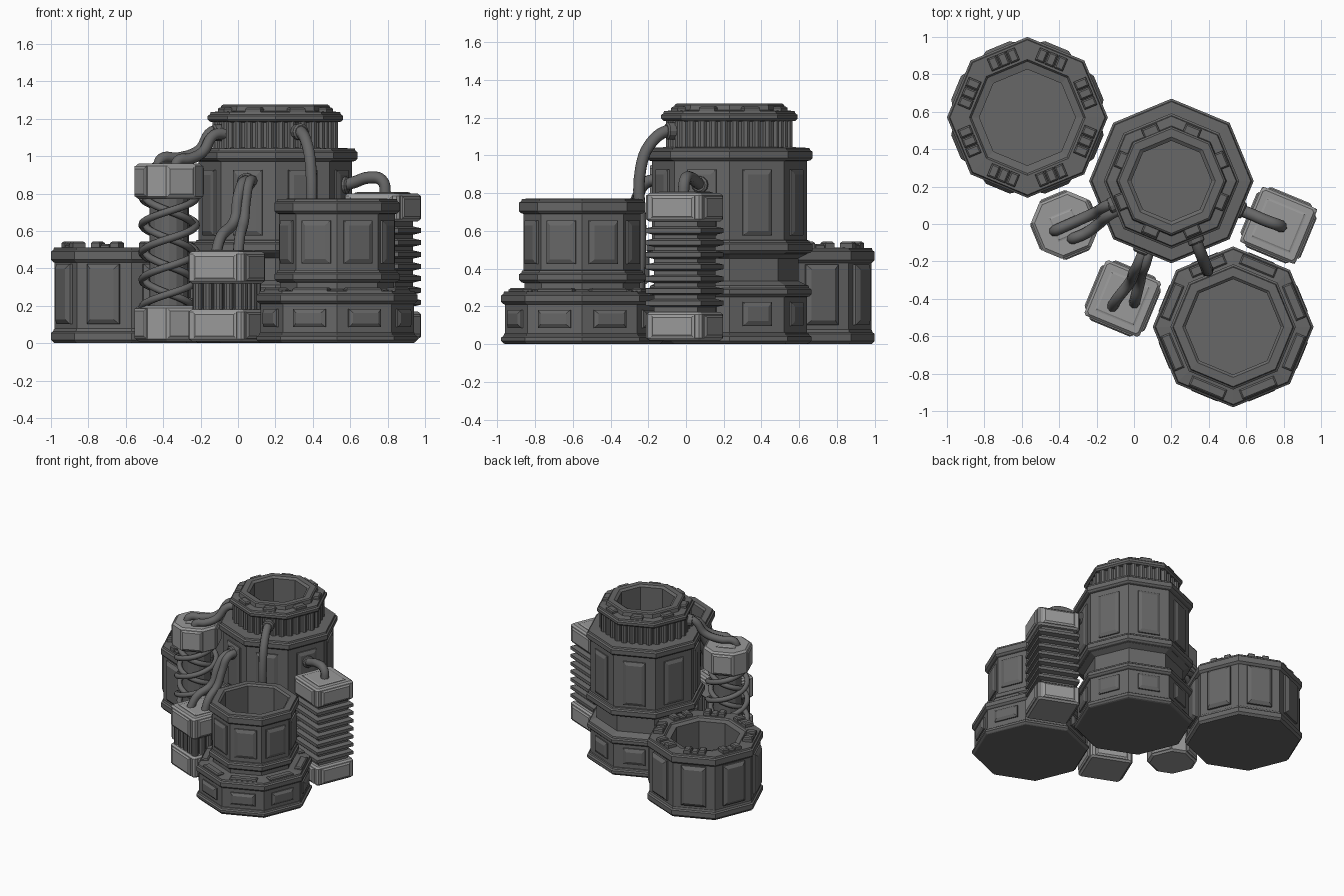
import bpy, bmesh, math
from mathutils import Matrix, Vector

if "Cube" in bpy.data.objects:
    bpy.data.objects.remove(bpy.data.objects["Cube"])

def material(name, v):
    m = bpy.data.materials.new(name)
    m.diffuse_color = (v, v, v, 1)
    m.use_nodes = True
    m.node_tree.nodes["Principled BSDF"].inputs["Base Color"].default_value = m.diffuse_color
    return m

DARK = material("dark_grey", 0.135)
LIGHT = material("light_grey", 0.32)
FACES = [math.radians(22.5 + 45 * k) for k in range(8)]

def place(c, ang, x=0, y=0, z=0):
    """Local frame: x points outward at the angle, y along the face."""
    return Matrix.Translation((c[0], c[1], 0)) @ Matrix.Rotation(ang, 4, 'Z') @ Matrix.Translation((x, y, z))

def loft(bm, rings, M=Matrix()):
    """Skin a stack of rings and cap both ends."""
    vs = [[bm.verts.new(M @ Vector(p)) for p in r] for r in rings]
    n = len(rings[0])
    new = []
    for a, b in zip(vs, vs[1:]):
        for i in range(n):
            j = (i + 1) % n
            new.append(bm.faces.new((a[i], a[j], b[j], b[i])))
    new += [bm.faces.new(vs[0][::-1]), bm.faces.new(vs[-1])]
    bmesh.ops.recalc_face_normals(bm, faces=new)

def turn(bm, prof, M, n=8):
    loft(bm, [[(r * math.cos(2 * math.pi * i / n), r * math.sin(2 * math.pi * i / n), z)
               for i in range(n)] for r, z in prof], M)

def plate(bm, M, hw, hh, d, inset=0.025, base=0.03):
    """Raised panel with a sloped border, facing local +x."""
    ring = lambda x, k: [(x, -hw + k, -hh + k), (x, hw - k, -hh + k), (x, hw - k, hh - k), (x, -hw + k, hh - k)]
    loft(bm, [ring(-base, 0), ring(d * .45, 0), ring(d * .6, .006), ring(d, inset)], M)

def block(bm, M, hx, hy, hz, b=0.008):
    """Box standing on its frame with chamfered top edges; hx may differ at the two ends."""
    ring = lambda z, k: [(-hx + k, -hy + k, z), (hx - k, -hy + k, z), (hx - k, hy - k, z), (-hx + k, hy - k, z)]
    loft(bm, [ring(0, 0), ring(hz - b, 0), ring(hz, b)], M)

def finish(name, bm, mat, smooth=False):
    me = bpy.data.meshes.new(name)
    bm.to_mesh(me)
    bm.free()
    me.materials.append(mat)
    ob = bpy.data.objects.new(name, me)
    bpy.context.collection.objects.link(ob)
    if smooth:
        me.shade_smooth()
    return ob

def tube(name, pts, r, mat, bezier=True):
    cu = bpy.data.curves.new(name, 'CURVE')
    cu.dimensions = '3D'
    cu.bevel_depth, cu.bevel_resolution, cu.resolution_u, cu.use_fill_caps = r, 2, 6, True
    s = cu.splines.new('BEZIER' if bezier else 'POLY')
    if bezier:
        s.bezier_points.add(len(pts) - 1)
        for p, q in zip(s.bezier_points, pts):
            p.co = q
            p.handle_left_type = p.handle_right_type = 'AUTO'
    else:
        s.points.add(len(pts) - 1)
        for p, q in zip(s.points, pts):
            p.co = (*q, 1)
    tmp = bpy.data.objects.new(name + "_curve", cu)
    bpy.context.collection.objects.link(tmp)
    me = bpy.data.meshes.new_from_object(tmp.evaluated_get(bpy.context.evaluated_depsgraph_get()))
    bpy.data.objects.remove(tmp)
    me.name = name
    me.materials.clear()
    me.materials.append(mat)
    me.shade_smooth()
    bpy.context.collection.objects.link(bpy.data.objects.new(name, me))

def rim(r, z0, z1, body):
    """Chamfered band standing out from the body."""
    return [(body, z0), (r - .012, z0 + .004), (r, z0 + .016), (r, z1 - .02), (r - .012, z1 - .012), (r - .016, z1)]

APO = math.cos(math.pi / 8)

# low tower, back left
A = (-.57, .57)
bm = bmesh.new()
turn(bm, [(.415, 0)] + rim(.43, .002, .075, .415) + [(.412, .077)] + rim(.43, .43, .51, .412)
     + [(.31, .512), (.30, .50), (.257, .492), (.257, .15)], place(A, 0))
for a in FACES:
    plate(bm, place(A, a, .412 * APO, 0, .262), .093, .16, .032)
    for y, h in ((-.055, .035), (0, .022), (.055, .035)):
        block(bm, place(A, a, .335, y, .508), .036, .025, h)
finish("low_tower", bm, DARK)

# tall tower, centre
B = (.2, .23)
bm = bmesh.new()
turn(bm, [(.415, 0)] + rim(.435, .002, .06, .41) + [(.41, .062)] + rim(.435, .25, .31, .41)
     + [(.365, .335), (.365, .455), (.41, .478)] + rim(.44, .48, .55, .41) + [(.41, .552)]
     + rim(.44, .97, 1.04, .41) + [(.325, 1.045), (.325, 1.18)] + rim(.362, 1.18, 1.235, .325)
     + [(.295, 1.24), (.29, 1.268), (.28, 1.275), (.235, 1.275), (.215, 1.262), (.215, .9)], place(B, 0))
for a in FACES:
    plate(bm, place(B, a, .41 * APO, 0, .75), .083, .175, .022)
    plate(bm, place(B, a, .41 * APO, 0, .16), .083, .063, .022)
    block(bm, place(B, a, .285, 0, 1.23), .03, .045, .03)
    for k in (-1.5, -.5, .5, 1.5):
        turn(bm, [(.024, 1.04), (.024, 1.185)], place(B, a, .325 * APO, k * .062))
finish("tall_tower", bm, DARK)

# stepped tower, front right
C = (.53, -.55)
bm = bmesh.new()
turn(bm, [(.415, 0)] + rim(.43, .002, .055, .41) + [(.41, .057)] + rim(.43, .21, .278, .41)
     + [(.345, .285), (.305, .29), (.305, .325)] + rim(.335, .325, .39, .31) + [(.31, .392)]
     + rim(.335, .69, .77, .31) + [(.27, .772), (.255, .76), (.255, .42)], place(C, 0))
for a in FACES:
    plate(bm, place(C, a, .41 * APO, 0, .134), .093, .048, .022, .02)
    plate(bm, place(C, a, .31 * APO, 0, .54), .083, .115, .022)
    block(bm, place(C, a, .352, 0, .275), .028, .1, .022)
finish("stepped_tower", bm, DARK)

# pillars around the tall tower: centre, direction
def spot(deg, d):
    a = math.radians(deg)
    return (B[0] + d * math.cos(a), B[1] + d * math.sin(a)), a

def end_block(bm, c, a, z0, z1, cut, pw):
    """Square end block with cut corners, side plates and a plate on top."""
    def ring(h, z):
        k = cut
        return [(h, -h + k, z), (h, h - k, z), (h - k, h, z), (-h + k, h, z),
                (-h, h - k, z), (-h, -h + k, z), (-h + k, -h, z), (h - k, -h, z)]
    loft(bm, [ring(.147, z0), ring(.16, z0 + .013), ring(.16, z1 - .013), ring(.147, z1)], place(c, a))
    for k in range(4):
        plate(bm, place(c, a + k * math.pi / 2, .16, 0, (z0 + z1) / 2), pw, (z1 - z0) / 2 - .014, .014, .014)
    top = Matrix.Rotation(-math.pi / 2, 4, 'Y')
    plate(bm, place(c, a, 0, 0, z1) @ top, pw - .01, pw - .01, .008, .012, .01)

def pillar(name, c, a, spans, cut, pw):
    bm = bmesh.new()
    for z0, z1 in spans:
        end_block(bm, c, a, z0, z1, cut, pw)
    finish(name, bm, LIGHT)

# coil pillar
P1, a1 = spot(-157.5, .615)
pillar("coil_pillar_ends", P1, a1, ((.01, .2), (.77, .96)), .075, .08)
bm = bmesh.new()
turn(bm, [(.105, .18), (.105, .79)], place(P1, a1), 16)
finish("coil_core", bm, DARK)
for hand in (1, -1):
    for start in (0, math.pi):
        pts = []
        for i in range(65):
            t = start + hand * 4 * math.pi * i / 64
            r = .135 + .01 * hand
            pts.append((P1[0] + r * math.cos(t), P1[1] + r * math.sin(t), .19 + .59 * i / 64))
        tube("coil", pts, .02, DARK, False)

# pipe-bundle pillar
P2, a2 = spot(-112.5, .68)
pillar("bundle_pillar_ends", P2, a2, ((.01, .18), (.32, .49)), .012, .125)
bm = bmesh.new()
block(bm, place(P2, a2, 0, 0, .17), .11, .11, .16)
for k in range(4):
    for y in (-.12, -.06, 0, .06):
        turn(bm, [(.026, .17), (.026, .33)], place(P2, a2 + k * math.pi / 2, .12, y), 10)
finish("pipe_bundle", bm, DARK)

# finned pillar
P3, a3 = spot(-22.5, .62)
pillar("fin_pillar_ends", P3, a3, ((.02, .17), (.65, .80)), .012, .125)
bm = bmesh.new()
block(bm, place(P3, a3, 0, 0, .16), .125, .125, .5)
for i in range(7):
    z = .218 + i * .064
    loft(bm, [[(sx * h, sy * h, z + dz) for sx, sy in ((-1, -1), (1, -1), (1, 1), (-1, 1))]
              for h, dz in ((.125, -.022), (.158, -.012), (.158, .012), (.125, .022))], place(P3, a3))
finish("cooling_fins", bm, DARK)

# connecting pipes
tube("coil_pipe_left", [(-.06, .13, 1.13), (-.14, .10, 1.13), (-.21, .06, 1.03), (-.32, .01, .99), (-.41, -.03, .985), (-.43, -.04, .94)], .03, DARK)
tube("coil_pipe_right", [(-.05, .09, 1.12), (-.13, .05, 1.11), (-.19, .00, 1.02), (-.26, -.05, .985), (-.32, -.075, .975), (-.335, -.08, .94)], .03, DARK)
tube("bundle_pipe_left", [(.07, -.10, .86), (.03, -.20, .86), (.00, -.26, .78), (-.02, -.31, .65), (-.09, -.40, .57), (-.12, -.45, .47)], .03, DARK)
tube("bundle_pipe_right", [(.09, -.10, .86), (.06, -.21, .86), (.04, -.26, .76), (.03, -.31, .65), (.01, -.39, .57), (0, -.43, .47)], .03, DARK)
tube("fin_pipe", [(.55, .08, .84), (.62, .055, .86), (.70, .02, .885), (.77, -.005, .87), (.79, -.015, .78)], .032, DARK)
tube("tower_pipe", [(.31, -.03, 1.13), (.335, -.10, 1.13), (.37, -.19, 1.06), (.39, -.24, .93), (.39, -.24, .6), (.39, -.25, .28)], .032, DARK)

# collars where pipes leave the tall tower
bm = bmesh.new()
for deg, r, z, w in ((-157.5, .335, 1.125, .045), (-112.5, .395, .86, .05), (-22.5, .395, .845, .045), (-67.5, .335, 1.13, .045)):
    turn(bm, [(w, -.02), (w, .02), (w - .01, .028)],
         place(B, math.radians(deg), r, 0, z) @ Matrix.Rotation(math.pi / 2, 4, 'Y'), 12)
finish("pipe_collars", bm, DARK)
